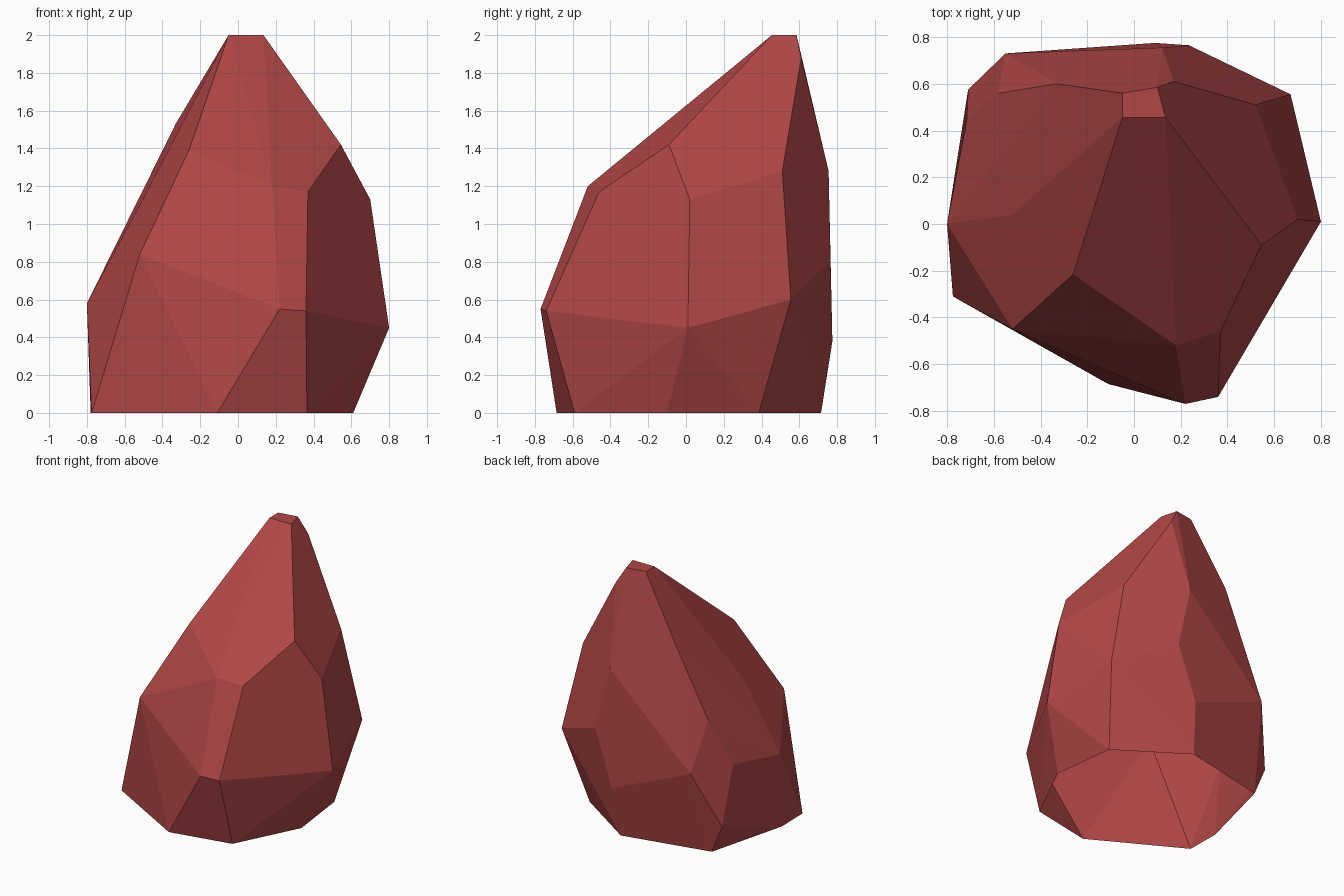
import bpy, bmesh, math

# Corner points of the faceted stone, grouped by level
CORNERS = [
    # rim of the open base
    (-0.775, -0.31, 0), (-0.11, -0.685, 0), (0.365, -0.59, 0), (0.61, -0.10, 0),
    (0.55, 0.385, 0), (0.055, 0.715, 0), (-0.62, 0.57, 0), (-0.78, -0.05, 0),
    # belly
    (0.22, -0.77, 0.55), (0.36, -0.74, 0.54), (0.80, 0.01, 0.45), (0.67, 0.555, 0.60),
    (0.09, 0.775, 0.38), (0.235, 0.765, 0.80), (-0.55, 0.73, 0.64), (-0.715, 0.45, 0.65),
    (-0.71, 0.575, 0.22), (-0.80, 0.0, 0.58), (-0.52, -0.45, 0.84),
    # shoulders
    (0.18, -0.52, 1.20), (0.37, -0.46, 1.17), (0.70, 0.02, 1.13), (0.545, -0.09, 1.42),
    (0.52, 0.51, 1.28), (0.12, 0.755, 1.28), (-0.33, 0.60, 1.53), (-0.58, 0.56, 1.0),
    (-0.52, 0.04, 1.10), (-0.26, -0.215, 1.39),
    # tip
    (0.17, 0.61, 1.88), (-0.05, 0.56, 2), (-0.05, 0.455, 2), (0.135, 0.455, 2), (0.10, 0.585, 2),
]

# Wrap the corners in a convex skin
bm = bmesh.new()
for co in CORNERS:
    bm.verts.new(co)
bmesh.ops.convex_hull(bm, input=bm.verts)
bmesh.ops.delete(bm, geom=[v for v in bm.verts if not v.link_faces], context='VERTS')
bmesh.ops.recalc_face_normals(bm, faces=bm.faces)

# Leave the underside open: the stone is a hollow shell
base = [f for f in bm.faces if all(v.co.z < 0.001 for v in f.verts)]
bmesh.ops.delete(bm, geom=base, context='FACES')

# Merge nearly coplanar triangles into clean facets
bmesh.ops.dissolve_limit(bm, angle_limit=math.radians(7), verts=[], edges=bm.edges)

mesh = bpy.data.meshes.new("stone")
bm.to_mesh(mesh)
bm.free()

# Single dull red
red = bpy.data.materials.new("dull red")
red.diffuse_color = (0.44, 0.062, 0.062, 1)
mesh.materials.append(red)

stone = bpy.data.objects.new("stone", mesh)
bpy.context.collection.objects.link(stone)
